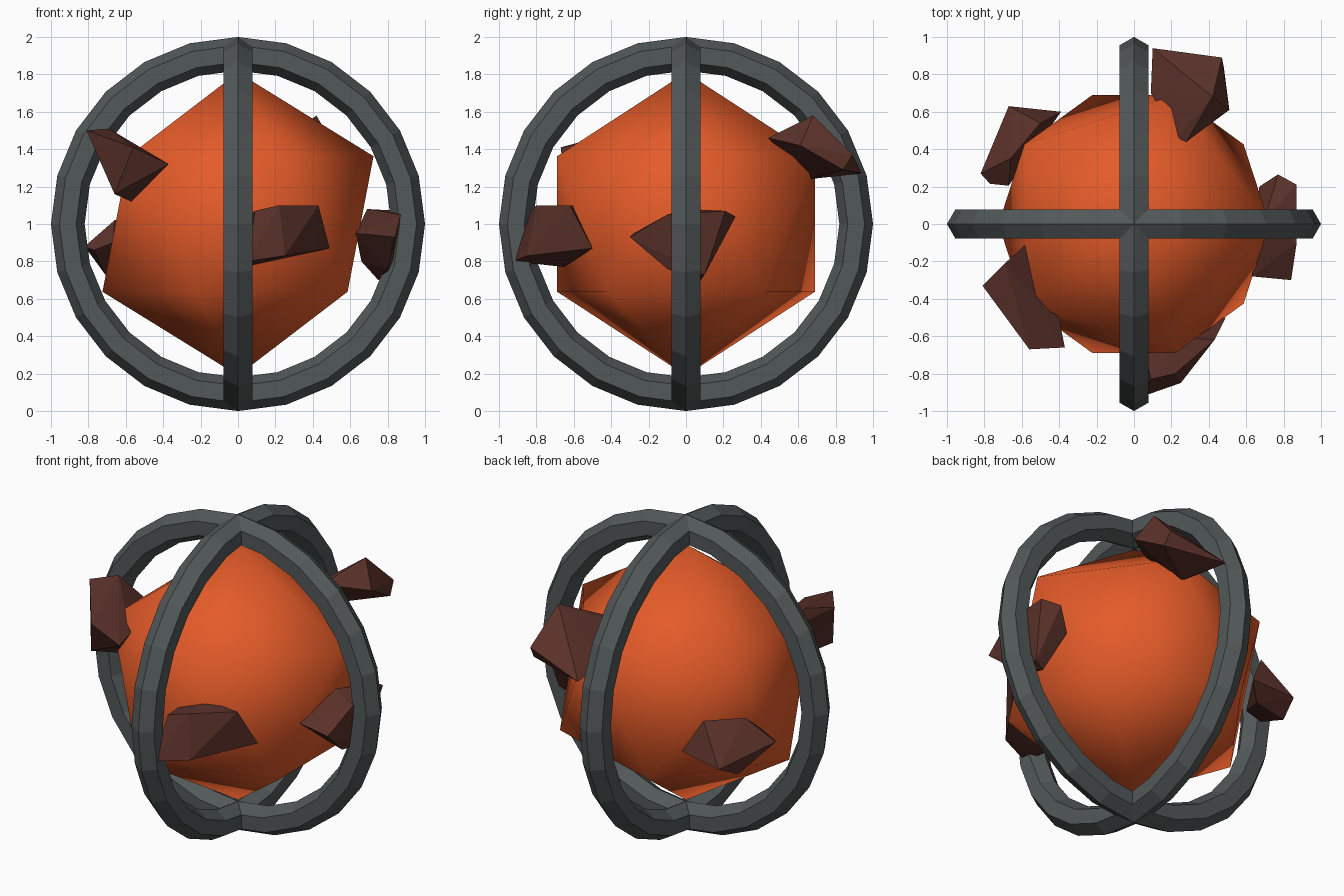
import bpy, bmesh, math

if "Cube" in bpy.data.objects:
    bpy.data.objects.remove(bpy.data.objects["Cube"])


def material(name, rgb):
    m = bpy.data.materials.new(name)
    m.diffuse_color = (*rgb, 1)
    m.use_nodes = True
    m.node_tree.nodes["Principled BSDF"].inputs["Base Color"].default_value = m.diffuse_color
    return m


ORANGE = material("glowing orange", (0.78, 0.105, 0.022))
IRON = material("dark iron", (0.085, 0.098, 0.098))
ROCK = material("brown rock", (0.105, 0.031, 0.023))


def finish(bm, name, mat, smooth=False):
    bmesh.ops.recalc_face_normals(bm, faces=bm.faces)
    mesh = bpy.data.meshes.new(name)
    for f in bm.faces:
        f.smooth = smooth
    bm.to_mesh(mesh)
    bm.free()
    mesh.materials.append(mat)
    ob = bpy.data.objects.new(name, mesh)
    bpy.context.collection.objects.link(ob)
    return ob


# Core: smooth-shaded icosahedron
bm = bmesh.new()
bmesh.ops.create_icosphere(bm, subdivisions=1, radius=0.81)
core = finish(bm, "core", ORANGE, smooth=True)
core.location.z = 1


# Two crossed upright rings with a hexagonal section
def ring(name, turn, segments=24, major=0.91, minor=0.09):
    bm = bmesh.new()
    loops = []
    for i in range(segments):
        a = 2 * math.pi * i / segments
        loop = []
        for j in range(6):
            b = math.pi * j / 3
            r = major + minor * math.cos(b)
            loop.append(bm.verts.new((r * math.sin(a), minor * math.sin(b), r * math.cos(a))))
        loops.append(loop)
    for i in range(segments):
        p, q = loops[i], loops[(i + 1) % segments]
        for j in range(6):
            k = (j + 1) % 6
            bm.faces.new((p[j], p[k], q[k], q[j]))
    ob = finish(bm, name, IRON)
    ob.location.z = 1
    ob.rotation_euler.z = turn


ring("side_ring", 0)
ring("front_back_ring", math.pi / 2)


# Angular rock chunks embedded in the core
def rock(name, points):
    bm = bmesh.new()
    for p in points:
        bm.verts.new(p)
    hull = bmesh.ops.convex_hull(bm, input=bm.verts)
    bmesh.ops.delete(bm, geom=[v for v in bm.verts if not v.link_faces], context='VERTS')
    finish(bm, name, ROCK)


rock("upper_left_rock", [
    (-.81, -.33, 1.50), (-.69, -.21, 1.51), (-.58, -.11, 1.36), (-.37, -.66, 1.32),
    (-.56, -.67, 1.41), (-.66, -.53, 1.16), (-.57, -.39, 1.12), (-.40, -.51, 1.33)])
rock("front_rock", [
    (.05, -.92, .80), (.25, -.85, .83), (.09, -.83, 1.07), (.43, -.62, 1.10),
    (.22, -.80, 1.10), (.49, -.50, .87), (.03, -.65, .77), (.22, -.60, 1.10), (.04, -.60, 1.04)])
rock("right_rock", [
    (.84, -.30, .93), (.63, -.28, .95), (.87, -.10, 1.05), (.87, .21, 1.07), (.77, .265, 1.04),
    (.69, 0, 1.08), (.82, .10, .73), (.75, .08, .70), (.80, -.10, .76), (.66, -.10, .80),
    (.67, .20, .92)])
rock("back_rock", [
    (.42, .68, 1.58), (.47, .89, 1.37), (.48, .84, 1.29), (.10, .94, 1.27), (.28, .44, 1.46),
    (.23, .46, 1.45), (.51, .61, 1.42), (.20, .66, 1.24), (.09, .70, 1.31)])
rock("back_left_rock", [
    (-.39, .60, .83), (-.67, .63, .80), (-.71, .49, .73), (-.82, .27, .88), (-.77, .215, .86),
    (-.67, .205, .90), (-.66, .35, 1.02), (-.50, .54, 1.03), (-.50, .50, .76)])
